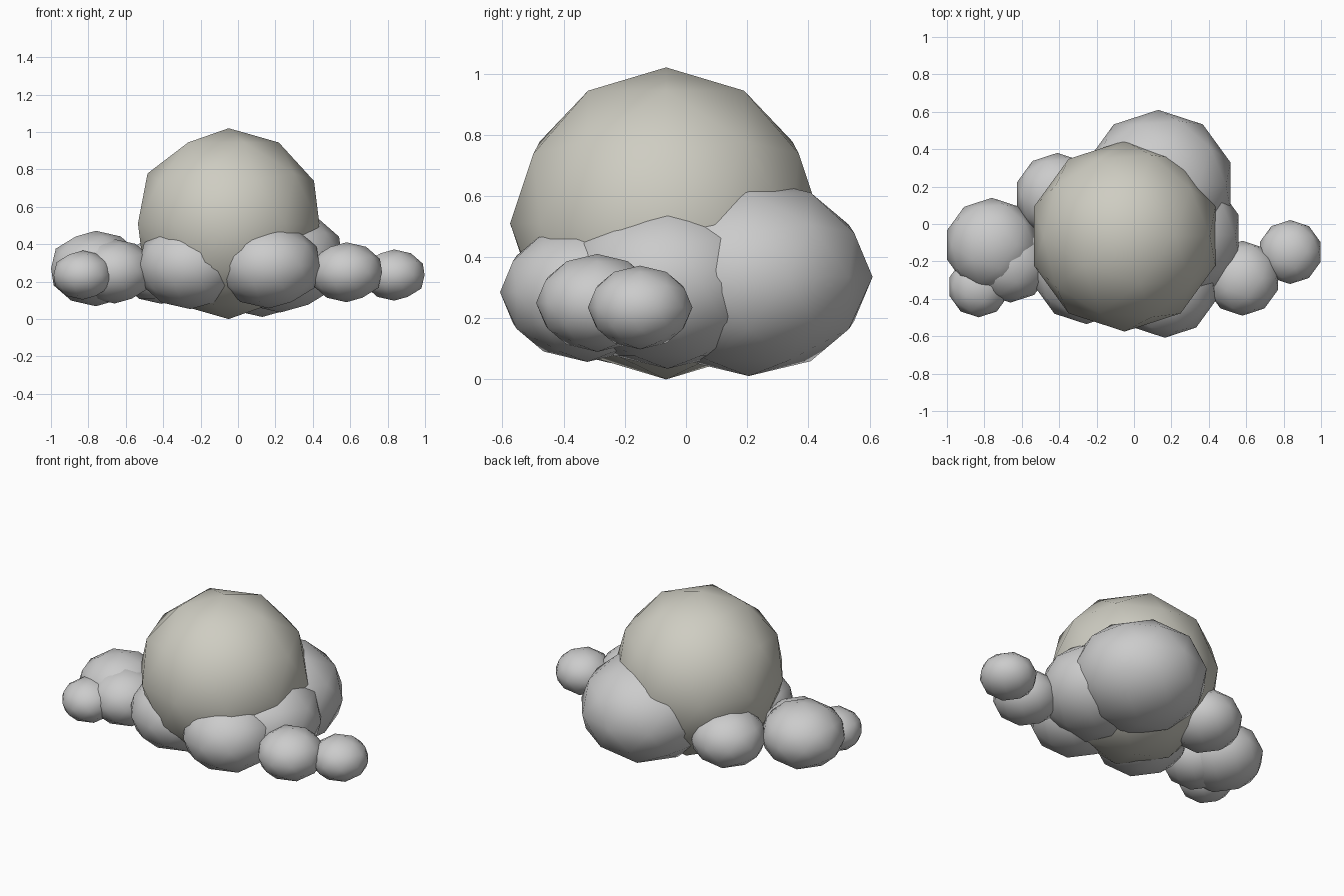
import bpy

if "Cube" in bpy.data.objects:
    bpy.data.objects.remove(bpy.data.objects["Cube"])


def puff(name, x, y, z, r, squash=0.8):
    """Smooth, low-poly ball flattened in height."""
    bpy.ops.mesh.primitive_ico_sphere_add(subdivisions=2, radius=1, location=(x, y, z))
    ob = bpy.context.object
    ob.name = ob.data.name = name
    ob.scale = (r, r, r * squash)
    bpy.ops.object.transform_apply(location=False, rotation=False, scale=True)
    bpy.ops.object.shade_smooth()
    return ob


# Large central dome of the cloud, warm pale grey
dome = puff("cloud_dome", -0.05, -0.065, 0.51, 0.51, squash=1.0)
mat = bpy.data.materials.new("warm_grey")
mat.diffuse_color = (0.62, 0.61, 0.54, 1)
mat.use_nodes = True
mat.node_tree.nodes["Principled BSDF"].inputs["Base Color"].default_value = mat.diffuse_color
dome.data.materials.append(mat)

# Smaller puffs around the base: x, y, z, radius
puffs = {
    "back_puff": (0.13, 0.205, 0.335, 0.405),
    "right_puff": (0.227, -0.06, 0.315, 0.35),
    "front_right_puff": (0.165, -0.323, 0.285, 0.285),
    "front_left_puff": (-0.255, -0.245, 0.285, 0.29),
    "back_left_puff": (-0.41, 0.154, 0.262, 0.226),
    "left_puff": (-0.66, -0.205, 0.255, 0.215),
    "far_left_puff": (-0.76, -0.112, 0.27, 0.252),
    "left_tip_puff": (-0.83, -0.335, 0.235, 0.164),
    "right_link_puff": (0.58, -0.29, 0.25, 0.20),
    "right_tip_puff": (0.835, -0.15, 0.235, 0.171),
}
for name, dims in puffs.items():
    puff(name, *dims)
